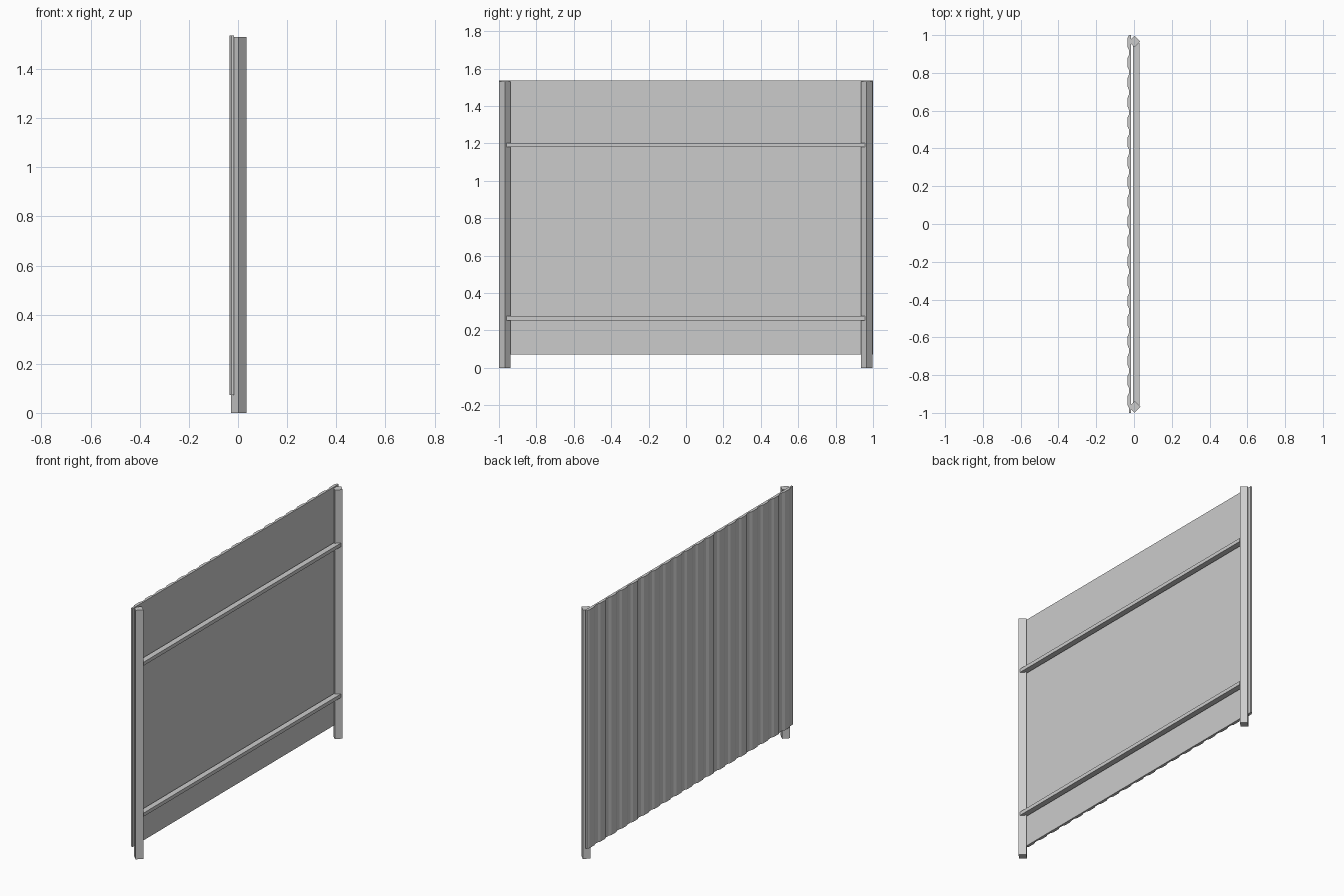
import bpy
import bmesh
import math

cube = bpy.data.objects.get("Cube")
if cube:
    bpy.data.objects.remove(cube, do_unlink=True)

# Single plain grey finish
grey = bpy.data.materials.new("plain grey")
grey.use_nodes = True
colour = (0.6, 0.6, 0.6, 1)
grey.diffuse_color = colour
grey.node_tree.nodes["Principled BSDF"].inputs["Base Color"].default_value = colour


def prism(name, outline, low, high):
    """Extrude an x-y outline upward between two heights."""
    bm = bmesh.new()
    face = bm.faces.new([bm.verts.new((x, y, low)) for x, y in outline])
    top = bmesh.ops.extrude_face_region(bm, geom=[face])["geom"]
    verts = [v for v in top if isinstance(v, bmesh.types.BMVert)]
    bmesh.ops.translate(bm, verts=verts, vec=(0, 0, high - low))
    bmesh.ops.recalc_face_normals(bm, faces=bm.faces)
    mesh = bpy.data.meshes.new(name)
    bm.to_mesh(mesh)
    bm.free()
    mesh.materials.append(grey)
    obj = bpy.data.objects.new(name, mesh)
    bpy.context.collection.objects.link(obj)
    return obj


# Square posts turned corner-on to the panel
half = 0.031
for name, y in (("right_post", -0.968), ("left_post", 0.966)):
    corners = [(0.003 + half * math.cos(a), y + half * math.sin(a))
               for a in (i * math.pi / 2 for i in range(4))]
    prism(name, corners, 0, 1.53)

# Horizontal rails between the posts
for name, z in (("lower_rail", 0.265), ("upper_rail", 1.192)):
    prism(name, [(-0.006, -0.96), (0.029, -0.96), (0.029, 0.957), (-0.006, 0.957)],
          z - 0.011, z + 0.011)

# Panel: flat towards the rails, shallow raised ribs on the outer side
ribs = 19
pitch = 2 / ribs
inner, valley, crest = -0.016, -0.027, -0.034
profile = [(inner, 1), (inner, -1)]
for i in range(ribs):
    start = -1 + i * pitch
    for x, t in ((valley, 0), (valley, 0.25), (crest, 0.4), (crest, 0.85)):
        profile.append((x, start + t * pitch))
profile.append((valley, 1))
prism("ribbed_panel", profile, 0.072, 1.537)
